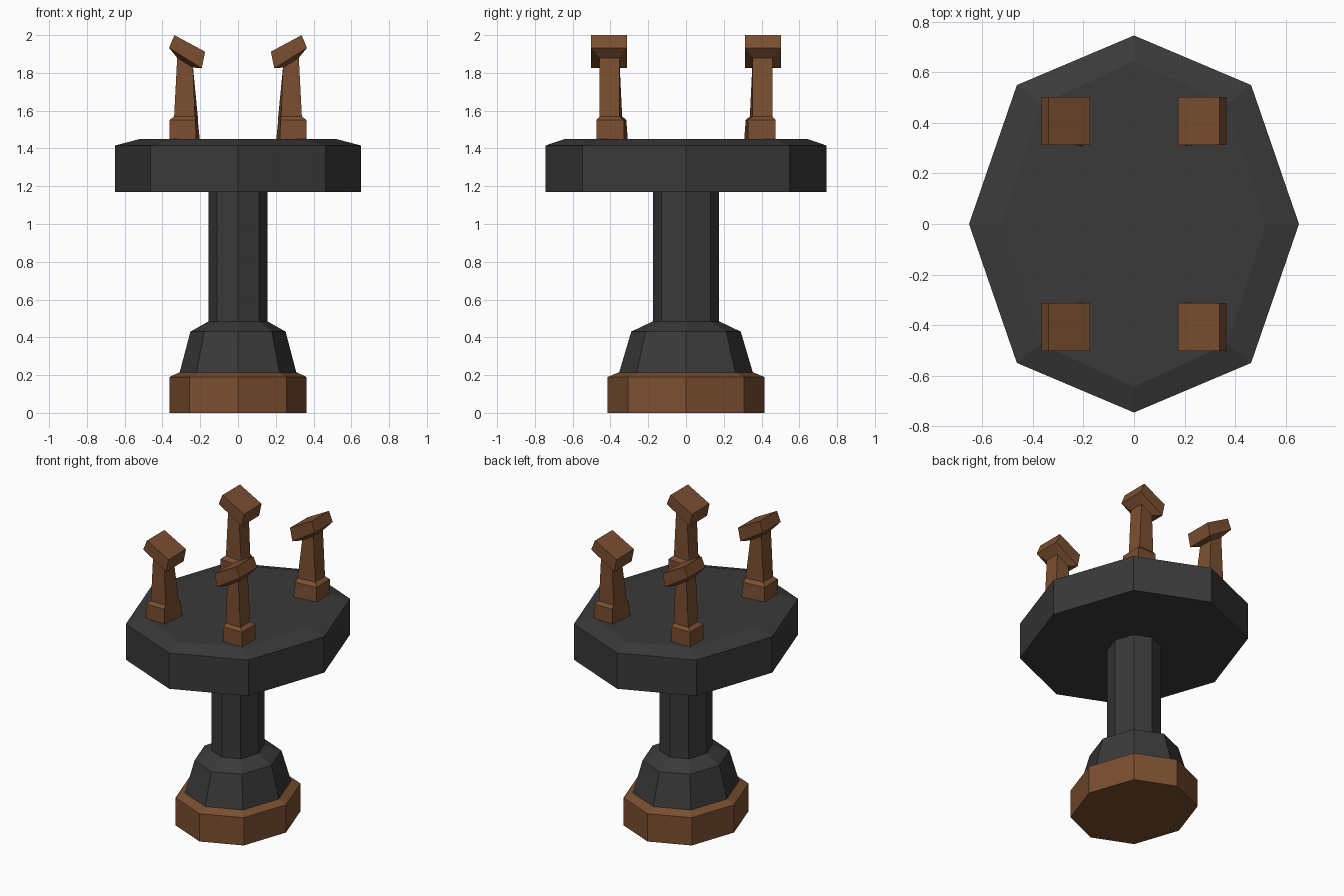
import bpy
import bmesh

if "Cube" in bpy.data.objects:
    bpy.data.objects.remove(bpy.data.objects["Cube"], do_unlink=True)


def make_material(name, rgb):
    mat = bpy.data.materials.new(name)
    mat.use_nodes = True
    mat.diffuse_color = (*rgb, 1)
    mat.node_tree.nodes["Principled BSDF"].inputs["Base Color"].default_value = (*rgb, 1)
    return mat


charcoal = make_material("charcoal", (0.042, 0.042, 0.042))
brown = make_material("brown wood", (0.195, 0.078, 0.030))


def loft(name, rings, mat):
    """Skin a stack of equal-length rings and cap both ends."""
    bm = bmesh.new()
    loops = [[bm.verts.new(p) for p in ring] for ring in rings]
    count = len(loops[0])
    for low, high in zip(loops, loops[1:]):
        for i in range(count):
            j = (i + 1) % count
            bm.faces.new((low[i], low[j], high[j], high[i]))
    bm.faces.new(loops[0][::-1])
    bm.faces.new(loops[-1])
    bmesh.ops.recalc_face_normals(bm, faces=bm.faces)
    mesh = bpy.data.meshes.new(name)
    bm.to_mesh(mesh)
    bm.free()
    mesh.materials.append(mat)
    obj = bpy.data.objects.new(name, mesh)
    bpy.context.scene.collection.objects.link(obj)
    return obj


def octagon(rx, ry, z):
    """Stretched octagon with corners on both axes."""
    dx, dy = rx * 0.71, ry * 0.737
    return [(rx, 0, z), (dx, dy, z), (0, ry, z), (-dx, dy, z),
            (-rx, 0, z), (-dx, -dy, z), (0, -ry, z), (dx, -dy, z)]


def octagon_stack(name, sections, mat):
    return loft(name, [octagon(*s) for s in sections], mat)


# Pedestal, column and table top
octagon_stack("base_plinth", [(0.363, 0.415, 0), (0.363, 0.415, 0.19),
                              (0.31, 0.355, 0.215)], brown)
octagon_stack("collar", [(0.31, 0.355, 0.21), (0.252, 0.29, 0.43),
                         (0.155, 0.175, 0.485)], charcoal)
octagon_stack("column", [(0.155, 0.175, 0.48), (0.155, 0.175, 1.18)], charcoal)
octagon_stack("table_top", [(0.652, 0.745, 1.17), (0.652, 0.745, 1.415),
                            (0.52, 0.643, 1.45)], charcoal)


def foot_ring(x_out, x_in, y_out, y_in, skew, z):
    """Quad whose innermost corner is pulled towards the centre."""
    return [(x_out, y_out, z), (x_in, y_out, z),
            (x_in - skew, y_in - skew, z), (x_out, y_in, z)]


def head_ring(x_out, z_out, x_in, z_in, y_out, y_in):
    """Tilted quad, with its own height on the outer and inner side."""
    return [(x_out, y_out, z_out), (x_in, y_out, z_in),
            (x_in, y_in, z_in), (x_out, y_in, z_out)]


# One post: flared foot, tapering shaft, tilted head; mirrored to four
posts = loft("corner_posts", [
    foot_ring(0.363, 0.222, 0.475, 0.328, 0.02, 1.445),
    foot_ring(0.363, 0.225, 0.475, 0.328, 0.012, 1.55),
    foot_ring(0.338, 0.228, 0.457, 0.353, 0.015, 1.57),
    head_ring(0.322, 1.88, 0.238, 1.828, 0.457, 0.353),
    head_ring(0.365, 1.932, 0.192, 1.825, 0.502, 0.313),
    head_ring(0.337, 2.0, 0.174, 1.912, 0.502, 0.313),
], brown)
mirror = posts.modifiers.new("four_corners", 'MIRROR')
mirror.use_axis = (True, True, False)
mirror.use_clip = False
